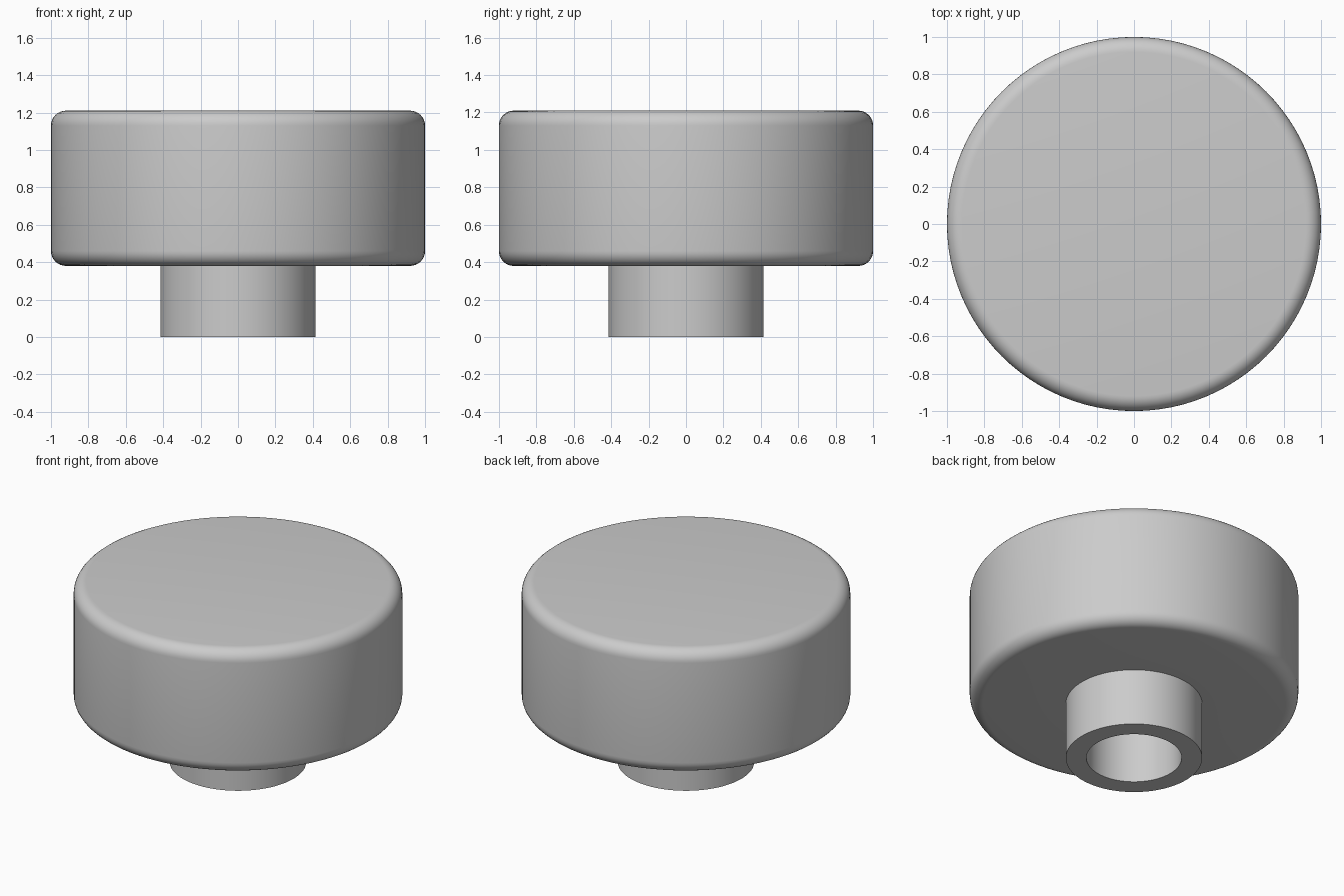
import bpy
import bmesh
from math import sin, cos, pi, radians

cube = bpy.data.objects.get("Cube")
if cube:
    bpy.data.objects.remove(cube, do_unlink=True)

SEGMENTS = 96
CAP_R, CAP_LOW, CAP_TOP, ROUND = 1.0, 0.38, 1.21, 0.08
STEM_R, BORE_R, BORE_TOP = 0.415, 0.29, 0.62

grey = bpy.data.materials.new("light_grey")
grey.use_nodes = True
grey.diffuse_color = (0.6, 0.6, 0.6, 1)
grey.node_tree.nodes["Principled BSDF"].inputs["Base Color"].default_value = grey.diffuse_color


def arc(cx, cz, r, start, steps=8):
    """Quarter circle of profile points, counter-clockwise."""
    angles = [start + pi / 2 * i / steps for i in range(steps + 1)]
    return [(cx + r * cos(a), cz + r * sin(a)) for a in angles]


def lathe(name, profile, closed):
    """Turn an (r, z) profile around the z axis."""
    bm = bmesh.new()
    verts = [bm.verts.new((r, 0, z)) for r, z in profile]
    pairs = list(zip(verts, verts[1:]))
    if closed:
        pairs.append((verts[-1], verts[0]))
    edges = [bm.edges.new(p) for p in pairs]
    bmesh.ops.spin(bm, geom=verts + edges, cent=(0, 0, 0), axis=(0, 0, 1),
                   angle=2 * pi, steps=SEGMENTS)
    bmesh.ops.remove_doubles(bm, verts=bm.verts, dist=0.0001)
    bmesh.ops.recalc_face_normals(bm, faces=bm.faces)
    mesh = bpy.data.meshes.new(name)
    bm.to_mesh(mesh)
    bm.free()
    mesh.materials.append(grey)
    obj = bpy.data.objects.new(name, mesh)
    bpy.context.collection.objects.link(obj)
    bpy.ops.object.select_all(action='DESELECT')
    obj.select_set(True)
    bpy.context.view_layer.objects.active = obj
    bpy.ops.object.shade_smooth_by_angle(angle=radians(30))
    return obj


# Rounded cap, with a socket that holds the stem
socket_r = (STEM_R + BORE_R) / 2
cap_profile = [(0, BORE_TOP), (socket_r, BORE_TOP), (socket_r, CAP_LOW)]
cap_profile += arc(CAP_R - ROUND, CAP_LOW + ROUND, ROUND, -pi / 2)
cap_profile += arc(CAP_R - ROUND, CAP_TOP - ROUND, ROUND, 0)
cap_profile.append((0, CAP_TOP))
lathe("cap", cap_profile, closed=False)

# Hollow stem, running up into the cap
lathe("stem", [(BORE_R, 0), (STEM_R, 0), (STEM_R, BORE_TOP), (BORE_R, BORE_TOP)], closed=True)
